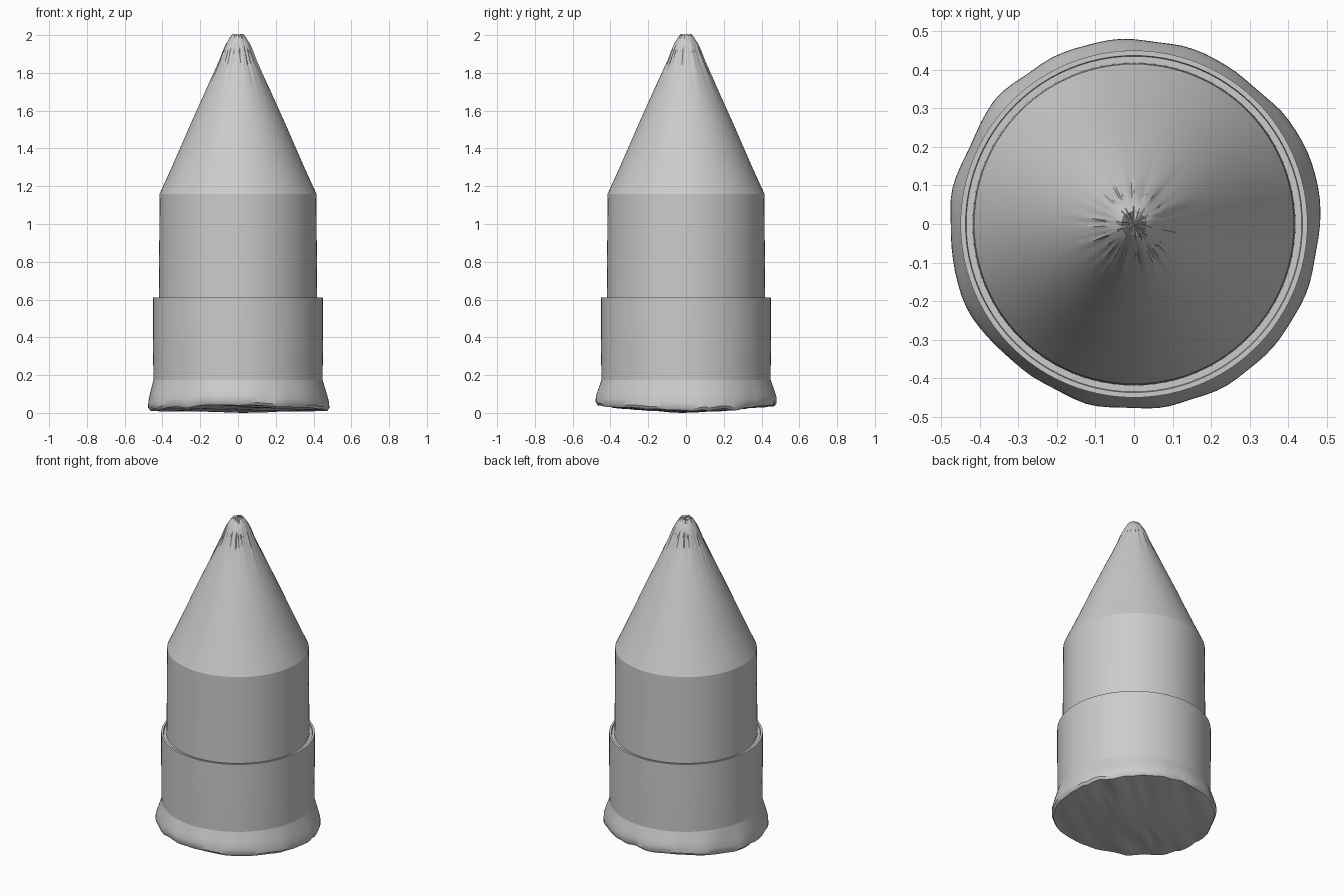
import bpy, bmesh, math, random
from mathutils import Vector, noise

random.seed(4)
SIDES = 96

cube = bpy.data.objects.get("Cube")
if cube:
    bpy.data.objects.remove(cube)


def lathe(name, profile, warp=None, cap=False):
    """Spin (radius, z) points, listed bottom to top, around the z axis."""
    bm = bmesh.new()
    rings = []
    for r, z in profile:
        ring = []
        for i in range(SIDES):
            a = math.tau * i / SIDES
            p = Vector((r * math.cos(a), r * math.sin(a), z))
            ring.append(bm.verts.new(warp(p, r, a, i) if warp else p))
        rings.append(ring)
    for low, high in zip(rings, rings[1:]):
        for i in range(SIDES):
            j = (i + 1) % SIDES
            bm.faces.new((low[i], low[j], high[j], high[i]))
    if cap:
        ring = rings[0] if cap == "bottom" else rings[-1]
        centre = bm.verts.new(sum((v.co for v in ring), Vector()) / SIDES)
        for i in range(SIDES):
            bm.faces.new((ring[i], ring[(i + 1) % SIDES], centre))
    bmesh.ops.recalc_face_normals(bm, faces=bm.faces)
    mesh = bpy.data.meshes.new(name)
    bm.to_mesh(mesh)
    bm.free()
    obj = bpy.data.objects.new(name, mesh)
    bpy.context.collection.objects.link(obj)
    bpy.ops.object.select_all(action="DESELECT")
    obj.select_set(True)
    bpy.context.view_layer.objects.active = obj
    bpy.ops.object.shade_smooth_by_angle(angle=math.radians(35))
    return obj


# Fine radial creases that fade out below the nose
creases = [random.uniform(-1, 1) for _ in range(SIDES)]


def crease_tip(p, r, a, i):
    fade = max(0, min(1, (p.z - 1.72) / 0.25))
    scale = 1 + 0.08 * fade * creases[i]
    drop = 0.006 * fade * (creases[i] + 1)
    return Vector((p.x * scale, p.y * scale, p.z - drop))


# Torn lower edge: lobed outline, bowed underside and slanting ridges
def tear_base(p, r, a, i):
    weight = max(0, min(1, (0.175 - p.z) / 0.13))
    lobe = noise.noise((3.5 * math.cos(a), 3.5 * math.sin(a), 1.3))
    spread = 1 + 0.03 * weight * lobe
    x, y = p.x * spread, p.y * spread
    along, across = 0.8 * x + 0.6 * y, 0.8 * y - 0.6 * x
    ridge = noise.noise((along * 3, across * 22, 0.5))
    rough = 0.012 * (1 + ridge) * min(1, r / 0.3)
    lift = weight * (0.14 * y * y + rough)
    return Vector((x, y, p.z + lift))


# Conical nose
lathe("nose_cone", [(0.415, 1.16), (0.36, 1.28), (0.303, 1.41), (0.26, 1.51),
                    (0.215, 1.61), (0.17, 1.71), (0.125, 1.81), (0.098, 1.87),
                    (0.08, 1.92), (0.063, 1.96), (0.045, 1.99), (0.032, 2.006)],
      crease_tip, "top")

# Cylindrical body
lathe("upper_body", [(0.419, 0.59), (0.417, 0.9), (0.415, 1.16)])

# Wider sleeve with a narrow ledge on top
lathe("lower_sleeve", [(0.448, 0.175), (0.45, 0.4), (0.45, 0.612),
                       (0.437, 0.612), (0.435, 0.604), (0.418, 0.604)])

# Flared base with ragged underside
under = [(0.47 * k / 12, 0.0) for k in range(1, 13)]
lathe("flared_base", under + [(0.48, 0.015), (0.479, 0.045), (0.469, 0.09),
                              (0.458, 0.135), (0.448, 0.175)],
      tear_base, "bottom")
